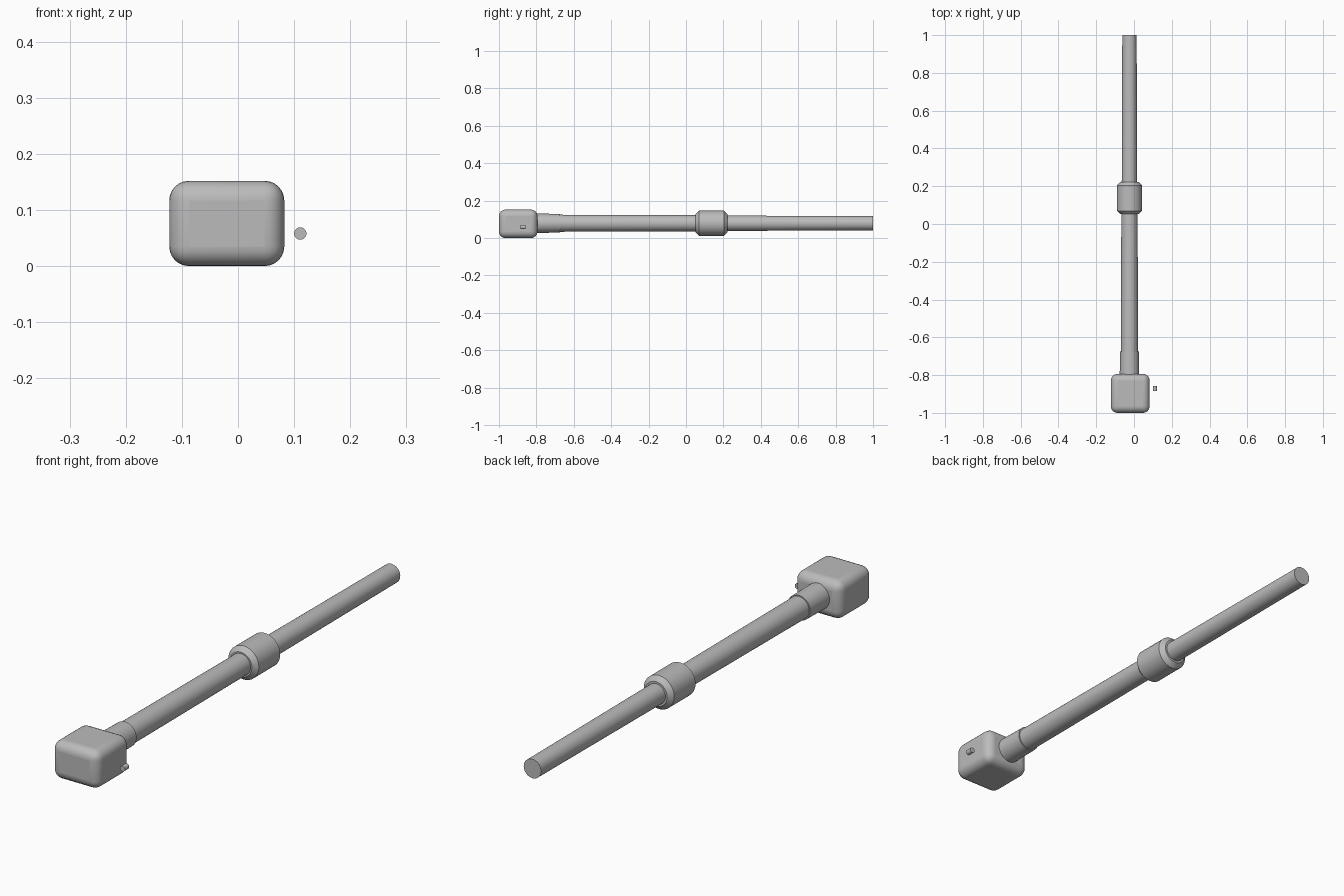
import bpy, math

if "Cube" in bpy.data.objects:
    bpy.data.objects.remove(bpy.data.objects["Cube"])

grey = bpy.data.materials.new("plain grey")
grey.diffuse_color = (0.5, 0.5, 0.5, 1)
grey.use_nodes = True
grey.node_tree.nodes["Principled BSDF"].inputs["Base Color"].default_value = grey.diffuse_color

AXIS_X, AXIS_Z = -0.024, 0.079


def finish(obj, name):
    obj.name = name
    obj.data.materials.append(grey)
    bpy.ops.object.shade_smooth_by_angle(angle=math.radians(30))
    return obj


def rod(name, r_front, r_back, y0, y1, x=AXIS_X, z=AXIS_Z, sides=32):
    """Capped, optionally tapered cylinder running along y."""
    bpy.ops.mesh.primitive_cone_add(
        vertices=sides, radius1=r_back, radius2=r_front, depth=y1 - y0,
        location=(x, (y0 + y1) / 2, z), rotation=(math.pi / 2, 0, 0))
    return finish(bpy.context.object, name)


# Rounded block at the front end
bpy.ops.mesh.primitive_cube_add(size=1, location=(-0.02, -0.897, 0.076))
block = bpy.context.object
block.scale = (0.205, 0.206, 0.152)
bpy.ops.object.transform_apply(location=False, rotation=False, scale=True)
bevel = block.modifiers.new("rounded edges", 'BEVEL')
bevel.width = 0.035
bevel.segments = 6
finish(block, "end_block")

# Shaft: sleeve, thicker front tube, thinner back tube
rod("sleeve", 0.052, 0.050, -0.82, -0.675)
rod("front_tube", 0.046, 0.043, -0.82, 0.08)
rod("back_tube", 0.041, 0.038, 0.19, 1.0)

# Chamfered collar joining the two tubes
collar = rod("collar", 0.067, 0.067, 0.052, 0.222)
chamfer = collar.modifiers.new("chamfer", 'BEVEL')
chamfer.width = 0.018
chamfer.segments = 1
chamfer.limit_method = 'ANGLE'
chamfer.angle_limit = math.radians(40)

# Small separate pin beside the block
rod("side_pin", 0.011, 0.011, -0.885, -0.858, x=0.111, z=0.058, sides=20)
